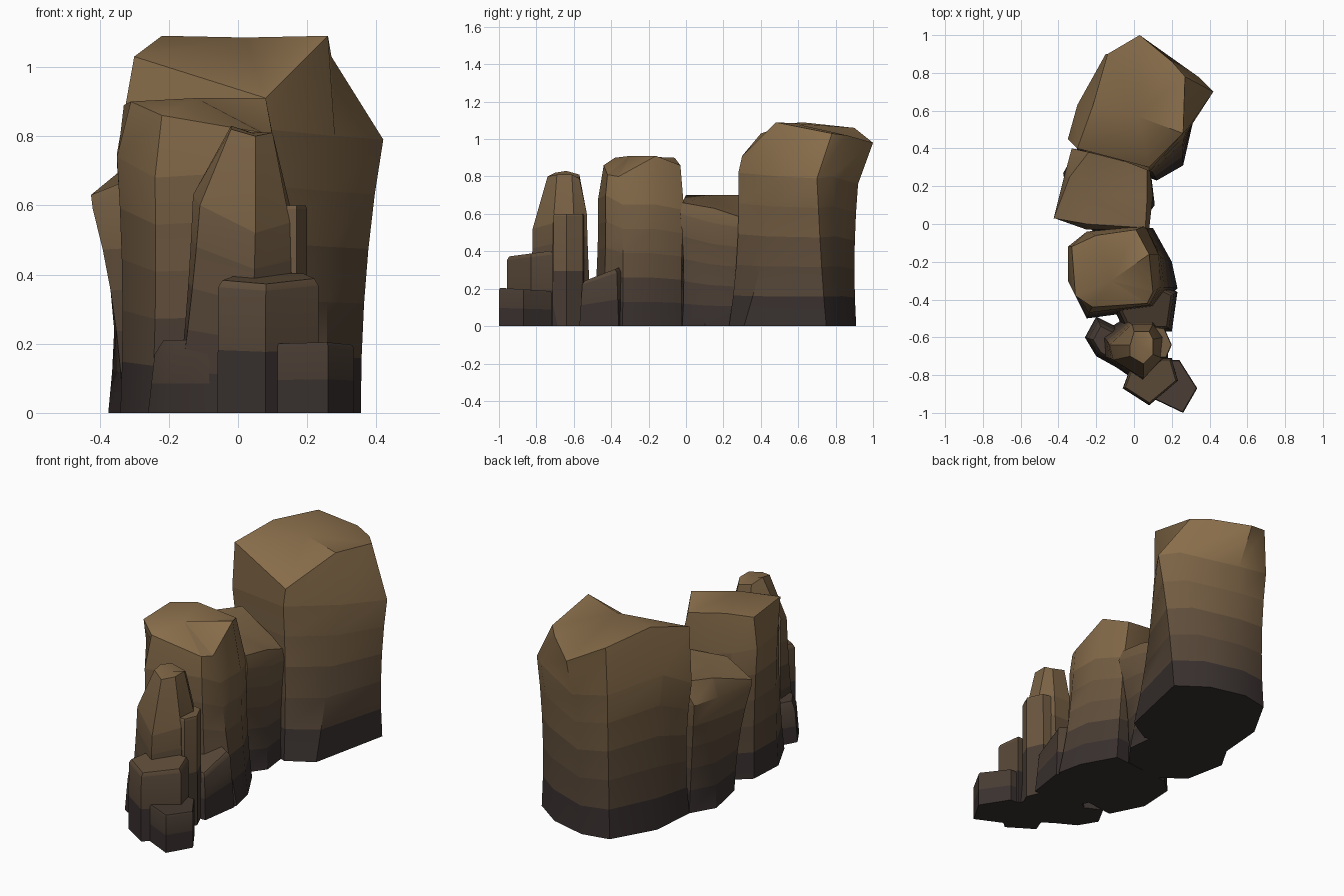
import bpy, bmesh
from mathutils import Vector

if "Cube" in bpy.data.objects:
    bpy.data.objects.remove(bpy.data.objects["Cube"])

# Stone shades, dark at the foot to warm brown at the top
shades = []
for i in range(9):
    t = i / 8
    m = bpy.data.materials.new("stone_shade_%d" % i)
    m.diffuse_color = (0.04 + 0.21 * t, 0.03 + 0.125 * t, 0.028 + 0.042 * t, 1)
    m.use_nodes = True
    m.node_tree.nodes["Principled BSDF"].inputs["Base Color"].default_value = m.diffuse_color
    shades.append(m)


def rock(name, foot, shoulder, cap, peak=None, waist=0.96, z0=0.0):
    """Loft foot -> waisted sides -> shoulder -> cap, closed by a fan to the peak."""
    bm = bmesh.new()
    low = [Vector((x, y, z0)) for x, y in foot]
    mid = [Vector(p) for p in shoulder]
    top = [Vector(p) for p in cap]
    n = len(low)
    rings = [low]
    for t in (0.2, 0.4, 0.6, 0.8) if waist else (0.5,):
        ring = [a.lerp(b, t) for a, b in zip(low, mid)]
        c = sum(ring, Vector()) / n
        pinch = 1 - (1 - (waist or 1)) * 4 * t * (1 - t)
        for p in ring:
            p.x = c.x + (p.x - c.x) * pinch
            p.y = c.y + (p.y - c.y) * pinch
        rings.append(ring)
    rings += [mid, top]
    loops = [[bm.verts.new(p) for p in r] for r in rings]
    for a, b in zip(loops, loops[1:]):
        for i in range(n):
            j = (i + 1) % n
            bm.faces.new((a[i], a[j], b[j], b[i]))
    bm.faces.new(loops[0][::-1])
    crown = bm.verts.new(peak if peak else sum(top, Vector()) / n)
    for i in range(n):
        bm.faces.new((loops[-1][i], loops[-1][(i + 1) % n], crown))
    bmesh.ops.recalc_face_normals(bm, faces=bm.faces)
    me = bpy.data.meshes.new(name)
    for m in shades:
        me.materials.append(m)
    for f in bm.faces:
        h = f.calc_center_median().z
        f.material_index = max(0, min(8, int(h * 9.5)))
    bm.to_mesh(me)
    bm.free()
    ob = bpy.data.objects.new(name, me)
    bpy.context.collection.objects.link(ob)
    bpy.context.view_layer.objects.active = ob
    ob.select_set(True)
    bpy.ops.object.shade_smooth_by_angle(angle=0.6)
    ob.select_set(False)


def block(name, foot, z0, z1, rim=1.0, taper=0.9, drop=0.03, slope=0.0):
    """Low boulder: rim and top are scaled copies of the foot; the top rises with slope along y."""
    cx = sum(p[0] for p in foot) / len(foot)
    cy = sum(p[1] for p in foot) / len(foot)

    def level(s, z):
        return [(cx + (x - cx) * s, cy + (y - cy) * s, z + slope * (y - cy)) for x, y in foot]
    rock(name, foot, level(rim, z1 - drop), level(taper, z1), waist=None, z0=z0)


# Tall back boulder
rock("tall_back_rock",
     [(.12, .23), (.26, .31), (.355, .75), (.2, .86), (0, .91), (-.15, .88), (-.28, .65), (-.3, .4)],
     [(.08, .28, .82), (.28, .5, .8), (.42, .7, .79), (.34, .78, .8),
      (.05, .92, .76), (-.15, .9, .8), (-.3, .63, .85), (-.35, .45, .75)],
     [(.08, .30, .91), (.26, .48, 1.09), (.27, .78, 1.03), (.2, .86, 1.02),
      (.03, 1.0, .98), (-.14, .9, 1.06), (-.22, .62, 1.09), (-.3, .4, 1.03)],
     peak=(.02, .57, 1.085), waist=.95)

# Leaning boulder between the two big ones
rock("leaning_rock",
     [(.02, -.02), (.11, .1), (.08, .35), (-.3, .4), (-.375, .27), (-.33, .05), (-.2, -.05)],
     [(.08, -.03, .6), (.1, .15, .55), (.08, .33, .52), (-.33, .4, .6),
      (-.37, .25, .6), (-.42, .03, .59), (-.25, -.03, .6)],
     [(.06, -.02, .66), (.07, .15, .63), (.07, .3, .58), (-.24, .38, .7),
      (-.34, .25, .7), (-.425, .03, .63), (-.25, 0, .7)], peak=(-.24, .15, .7), waist=.93)

# Middle boulder
rock("middle_rock",
     [(-.25, -.5), (.12, -.45), (.23, -.34), (.2, -.2), (.1, -.02), (-.25, -.05), (-.33, -.12), (-.34, -.32)],
     [(-.24, -.47, .68), (.08, -.43, .7), (.13, -.34, .65), (.13, -.16, .65),
      (.06, -.01, .62), (-.25, -.04, .7), (-.35, -.12, .72), (-.35, -.3, .74)],
     [(-.22, -.44, .86), (.07, -.42, .81), (.1, -.36, .80), (.08, -.16, .91),
      (.01, -.03, .86), (-.2, -.06, .9), (-.33, -.12, .89), (-.31, -.38, .90)],
     peak=(-.12, -.3, .91))

# Pointed spire at the front
rock("spire_rock",
     [(.04, -.85), (.18, -.73), (.18, -.6), (.1, -.5), (-.05, -.5), (-.18, -.58), (-.18, -.7)],
     [(.05, -.82, .52), (.15, -.71, .55), (.15, -.6, .6), (.1, -.53, .6),
      (-.01, -.53, .6), (-.13, -.64, .63), (-.11, -.72, .6)],
     [(.05, -.74, .80), (.1, -.69, .81), (.1, -.61, .81), (.08, -.57, .79),
      (0, -.57, .81), (-.02, -.64, .83), (-.02, -.70, .82)])

# Small boulders and ledges around the feet
block("spire_side_column", [(.1, -.71), (.17, -.71), (.2, -.64), (.16, -.55), (.09, -.54)], 0, .6, .98, .93, .01)
block("middle_buttress", [(-.05, -.57), (.2, -.57), (.23, -.36), (.1, -.3), (-.12, -.42)],
      0, .28, .88, .78, .02, .3)
block("left_low_rock", [(-.2, -.7), (-.02, -.8), (.02, -.6), (-.2, -.49), (-.26, -.6)], 0, .21, .85, .65, .04)
block("stacked_ledge", [(-.06, -.87), (.08, -.96), (.235, -.83), (.2, -.71), (0, -.71)],
      0, .39, .98, .9, .02, .12)
block("front_ledge", [(.05, -.9), (.26, -1.0), (.335, -.87), (.24, -.72), (.06, -.72)],
      0, .195, 1.0, .96, .01, -.06)
